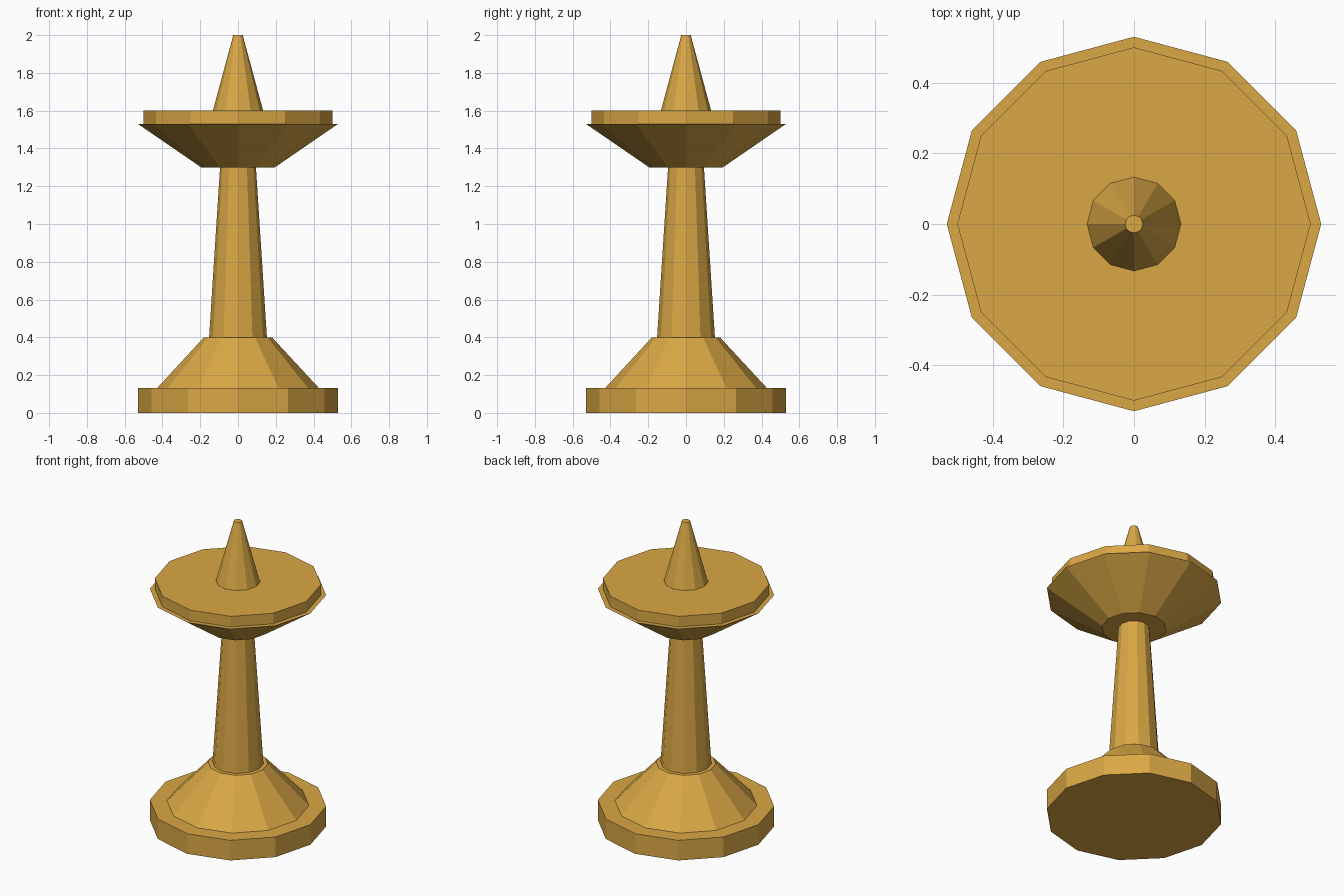
import bpy

cube = bpy.data.objects.get("Cube")
if cube:
    bpy.data.objects.remove(cube, do_unlink=True)

SIDES = 12

brass = bpy.data.materials.new("ochre_gold")
brass.use_nodes = True
colour = (0.70, 0.39, 0.06, 1.0)
brass.diffuse_color = colour
brass.node_tree.nodes["Principled BSDF"].inputs["Base Color"].default_value = colour


def tapered_part(name, z_low, z_high, r_low, r_high):
    """Flat-shaded twelve-sided frustum between two heights."""
    bpy.ops.mesh.primitive_cone_add(
        vertices=SIDES, radius1=r_low, radius2=r_high, depth=z_high - z_low,
        end_fill_type='NGON', location=(0, 0, (z_low + z_high) / 2))
    part = bpy.context.object
    part.name = name
    part.data.materials.append(brass)
    return part


# Foot: flat plinth with a sloping collar
tapered_part("base_plinth", 0, 0.133, 0.53, 0.53)
tapered_part("base_collar", 0.133, 0.4, 0.427, 0.18)

# Slender column
tapered_part("column", 0.4, 1.3, 0.153, 0.095)

# Flared dish with a slightly narrower disc on top
tapered_part("dish", 1.3, 1.53, 0.195, 0.53)
tapered_part("dish_disc", 1.53, 1.6, 0.5, 0.5)

# Blunt spike
tapered_part("spike", 1.6, 2.0, 0.133, 0.025)
